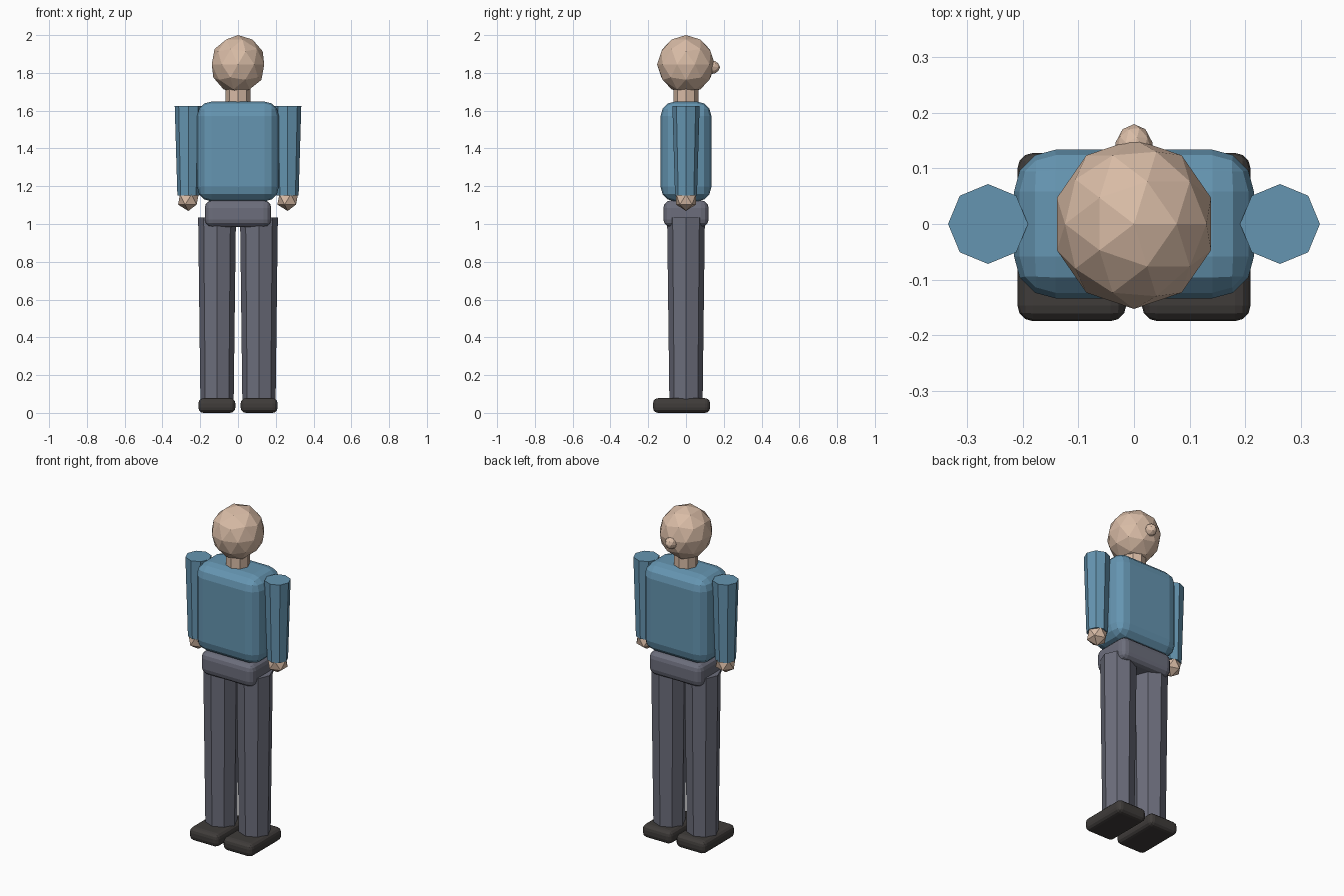
import bpy, bmesh
from mathutils import Matrix, Vector

if "Cube" in bpy.data.objects:
    bpy.data.objects.remove(bpy.data.objects["Cube"])


def material(name, rgb):
    m = bpy.data.materials.new(name)
    m.diffuse_color = (*rgb, 1)
    m.use_nodes = True
    m.node_tree.nodes["Principled BSDF"].inputs["Base Color"].default_value = m.diffuse_color
    return m


skin = material("skin", (0.69, 0.50, 0.38))
shirt = material("shirt", (0.13, 0.30, 0.44))
trousers = material("trousers", (0.15, 0.155, 0.20))
leather = material("leather", (0.05, 0.045, 0.042))


def finish(name, bm, mat):
    me = bpy.data.meshes.new(name)
    bm.to_mesh(me)
    bm.free()
    me.materials.append(mat)
    ob = bpy.data.objects.new(name, me)
    bpy.context.collection.objects.link(ob)
    return ob


def ball(name, centre, radii, level, mat):
    bm = bmesh.new()
    mtx = Matrix.Translation(centre) @ Matrix.Diagonal((*radii, 1))
    bmesh.ops.create_icosphere(bm, subdivisions=level, radius=1, matrix=mtx)
    return finish(name, bm, mat)


def tube(name, x, z0, z1, r0, r1, mat):
    bm = bmesh.new()
    bmesh.ops.create_cone(bm, cap_ends=True, segments=8, radius1=r0, radius2=r1,
                          depth=z1 - z0, matrix=Matrix.Translation((x, 0, (z0 + z1) / 2)))
    return finish(name, bm, mat)


def rounded_box(name, low, high, bevel, segments, mat):
    low, high = Vector(low), Vector(high)
    bm = bmesh.new()
    mtx = Matrix.Translation((low + high) / 2) @ Matrix.Diagonal((*(high - low), 1))
    bmesh.ops.create_cube(bm, size=1, matrix=mtx)
    ob = finish(name, bm, mat)
    mod = ob.modifiers.new("Bevel", 'BEVEL')
    mod.width = bevel
    mod.segments = segments
    return ob


# Head, nose and neck
ball("head", (0, 0, 1.845), (0.146, 0.153, 0.155), 2, skin)
ball("nose", (0, 0.132, 1.83), (0.035, 0.048, 0.037), 2, skin)
tube("neck", 0, 1.62, 1.74, 0.065, 0.065, skin)

# Torso and hips
rounded_box("torso", (-0.216, -0.134, 1.12), (0.216, 0.134, 1.648), 0.075, 3, shirt)
rounded_box("hips", (-0.176, -0.12, 0.985), (0.176, 0.12, 1.125), 0.04, 3, trousers)

# Limbs on both sides
for side, s in (("left", -1), ("right", 1)):
    tube(side + "_arm", s * 0.263, 1.15, 1.625, 0.058, 0.072, shirt)
    ball(side + "_hand", (s * 0.263, 0, 1.13), (0.061,) * 3, 1, skin)
    tube(side + "_leg", s * 0.111, 0.06, 1.035, 0.088, 0.1, trousers)
    rounded_box(side + "_shoe", (s * 0.112 - 0.098, -0.175, 0),
                (s * 0.112 + 0.098, 0.128, 0.078), 0.028, 3, leather)
